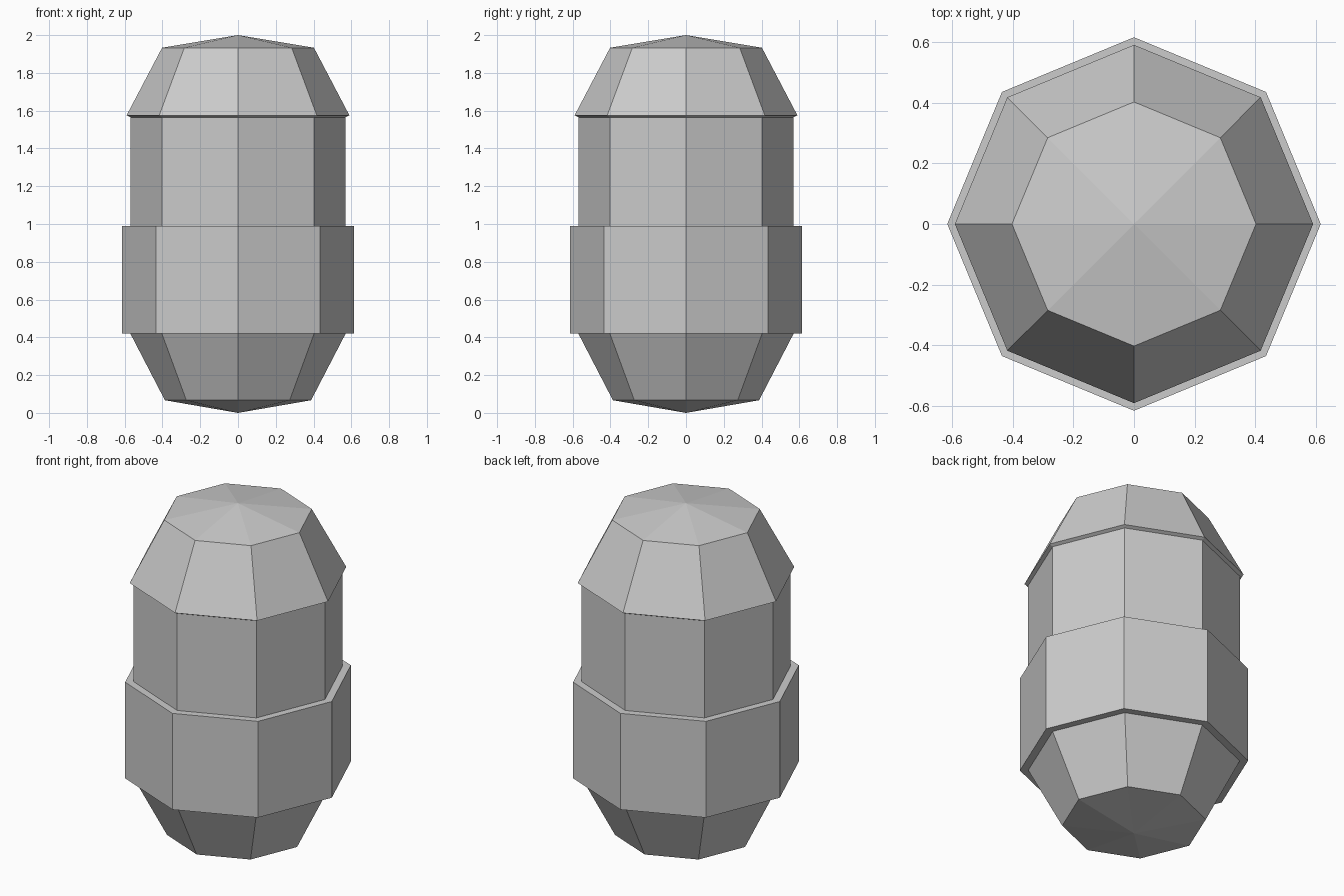
import bpy, bmesh
from math import cos, sin, tau

if "Cube" in bpy.data.objects:
    bpy.data.objects.remove(bpy.data.objects["Cube"])

SIDES = 8


def lathe(name, profile):
    """Revolve (radius, z) points, listed bottom to top, into a flat-faced octagonal shell."""
    bm = bmesh.new()
    rings = []
    for r, z in profile:
        if r == 0:
            rings.append([bm.verts.new((0, 0, z))] * SIDES)
        else:
            rings.append([bm.verts.new((r * cos(tau * i / SIDES), r * sin(tau * i / SIDES), z))
                          for i in range(SIDES)])
    for low, high in zip(rings, rings[1:]):
        for i in range(SIDES):
            j = (i + 1) % SIDES
            corners = [low[i], low[j], high[j], high[i]]
            bm.faces.new(list(dict.fromkeys(corners)))  # triangles at the tips
    mesh = bpy.data.meshes.new(name)
    bm.to_mesh(mesh)
    bm.free()
    obj = bpy.data.objects.new(name, mesh)
    bpy.context.collection.objects.link(obj)
    return obj


# Capsule body with tapered bottom
lathe("capsule_body", [(0, 0), (0.387, 0.067), (0.57, 0.42), (0.57, 1.567)])

# Wider band around the lower half
lathe("lower_band", [(0.57, 0.42), (0.615, 0.42), (0.615, 0.99), (0.57, 0.99)])

# Domed cap with a small overhanging lip
lathe("domed_cap", [(0.57, 1.565), (0.59, 1.575), (0.402, 1.933), (0, 2.0)])
